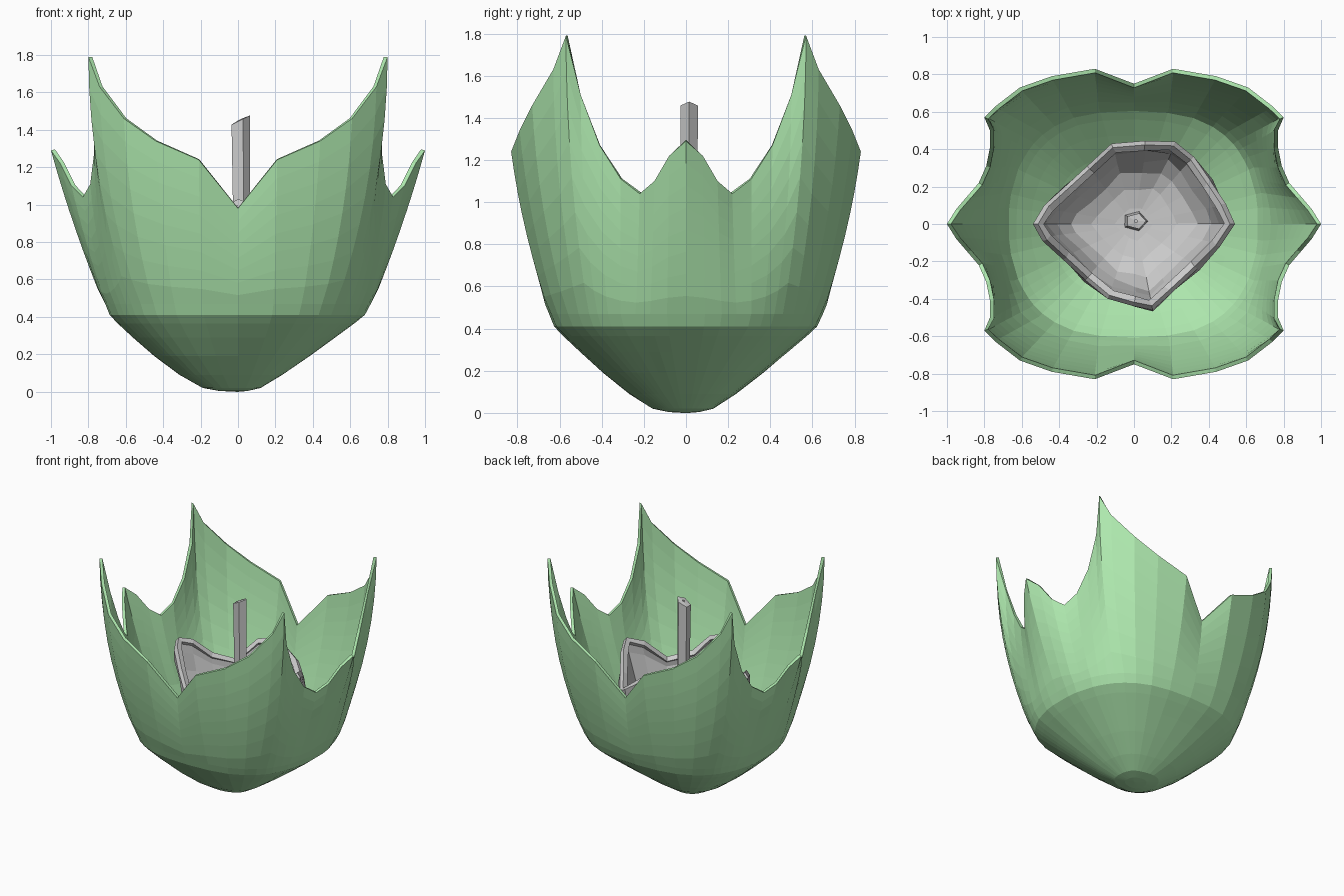
import bpy, bmesh, math, random

if "Cube" in bpy.data.objects:
    bpy.data.objects.remove(bpy.data.objects["Cube"])

random.seed(4)


def loft(name, rings, thickness, mat=None):
    """Skin closed rings from a bottom pole upward, then thicken inward."""
    bm = bmesh.new()
    pole = bm.verts.new((0, 0, rings[0][0][2] - 0.005))
    rows = [[bm.verts.new(p) for p in r] for r in rings]
    n = len(rows[0])
    for i in range(n):
        j = (i + 1) % n
        bm.faces.new((pole, rows[0][j], rows[0][i]))
        for a, b in zip(rows, rows[1:]):
            bm.faces.new((a[i], a[j], b[j], b[i]))
    me = bpy.data.meshes.new(name)
    bm.to_mesh(me)
    bm.free()
    ob = bpy.data.objects.new(name, me)
    bpy.context.collection.objects.link(ob)
    if mat:
        me.materials.append(mat)
    if thickness:
        s = ob.modifiers.new("wall", 'SOLIDIFY')
        s.thickness, s.offset = thickness, -1
    return ob


green = bpy.data.materials.new("leaf_green")
green.diffuse_color = (0.42, 0.8, 0.42, 1)
green.use_nodes = True
green.node_tree.nodes["Principled BSDF"].inputs["Base Color"].default_value = green.diffuse_color

# Outer cup, one quarter: rim x, y, z / waist x, y / bulge
quarter = [
    (1.00, 0.00, 1.29, 0.71, 0.00, 0.60),
    (0.95, 0.08, 1.22, 0.71, 0.09, 0.60),
    (0.89, 0.15, 1.10, 0.70, 0.17, 0.60),
    (0.83, 0.22, 1.04, 0.68, 0.24, 0.65),
    (0.79, 0.31, 1.11, 0.66, 0.31, 0.80),
    (0.77, 0.41, 1.27, 0.63, 0.37, 0.95),
    (0.77, 0.50, 1.51, 0.60, 0.42, 1.00),
    (0.80, 0.57, 1.79, 0.57, 0.46, 0.98),
    (0.74, 0.63, 1.63, 0.52, 0.51, 0.95),
    (0.61, 0.73, 1.46, 0.45, 0.56, 0.85),
    (0.44, 0.79, 1.34, 0.34, 0.61, 0.75),
    (0.21, 0.83, 1.24, 0.19, 0.64, 0.72),
    (0.00, 0.75, 0.98, 0.00, 0.65, 0.80),
]


def flip(c, sx, sy):
    return (c[0] * sx, c[1] * sy, c[2], c[3] * sx, c[4] * sy, c[5])


half = quarter + [flip(c, -1, 1) for c in quarter[-2::-1]]
columns = half + [flip(c, 1, -1) for c in half[-2:0:-1]]

WAIST = 0.45
rings = []
# The base is a little fuller on the front left
for f, z in ((.1, .004), (.21, .02), (.38, .09), (.58, .19), (.76, .29), (.89, .365), (.96, .41), (1, WAIST + .02)):
    ring = []
    for c in columns:
        a = math.atan2(c[4], c[3])
        e = 1 - 0.16 * math.cos(a - math.radians(205))
        g = f ** e
        ring.append((c[3] * g, c[4] * g, z))
    rings.append(ring)
STEPS = 8
for k in range(1, STEPS + 1):
    t = k / STEPS
    ring = []
    for x, y, z, wx, wy, b in columns:
        g = 2 * t * (1 - t) * b + t * t
        ring.append((wx + (x - wx) * g, wy + (y - wy) * g, WAIST + (z - WAIST) * t))
    rings.append(ring)
loft("outer_petals", rings, 0.022, green)

# Inner grey cup: diamond plan with four raised rim lobes
plan = [(.54, 0), (.49, .11), (.41, .23), (.32, .36), (.22, .44), (.06, .445), (-.12, .43),
        (-.25, .31), (-.37, .20), (-.48, .10), (-.54, 0), (-.49, -.09), (-.38, -.19),
        (-.26, -.30), (-.14, -.40), (.0, -.44), (.10, -.46), (.20, -.37), (.34, -.24), (.46, -.12)]
FLOOR = 0.45
rings = []
for f, h in ((.2, 0), (.45, .04), (.68, .14), (.84, .32), (.94, .56), (1, .8), (1, .94), (.95, 1)):
    ring = []
    for x, y in plan:
        lobe = 0.5 + 0.5 * math.cos(4 * math.atan2(y, x))
        top = 0.82 + 0.21 * lobe
        w = 1 + random.uniform(-.03, .03) * (h < .9)
        ring.append((x * f * w, y * f * w, FLOOR + (top - FLOOR) * h))
    rings.append(ring)
loft("inner_petals", rings, 0.04)

# Central stalk: slim five-sided, slanted tip
rings = []
for z, r, cx in ((.40, .08, 0), (.55, .06, .01), (.9, .05, .015), (1.45, .055, .01), (1.455, .01, .01)):
    ring = []
    for i in range(5):
        a = math.tau * i / 5
        dx = r * math.cos(a)
        ring.append((cx + dx, .015 + .8 * r * math.sin(a), z + (dx * .5 if z > 1.4 else 0)))
    rings.append(ring)
loft("stalk", rings, 0)
